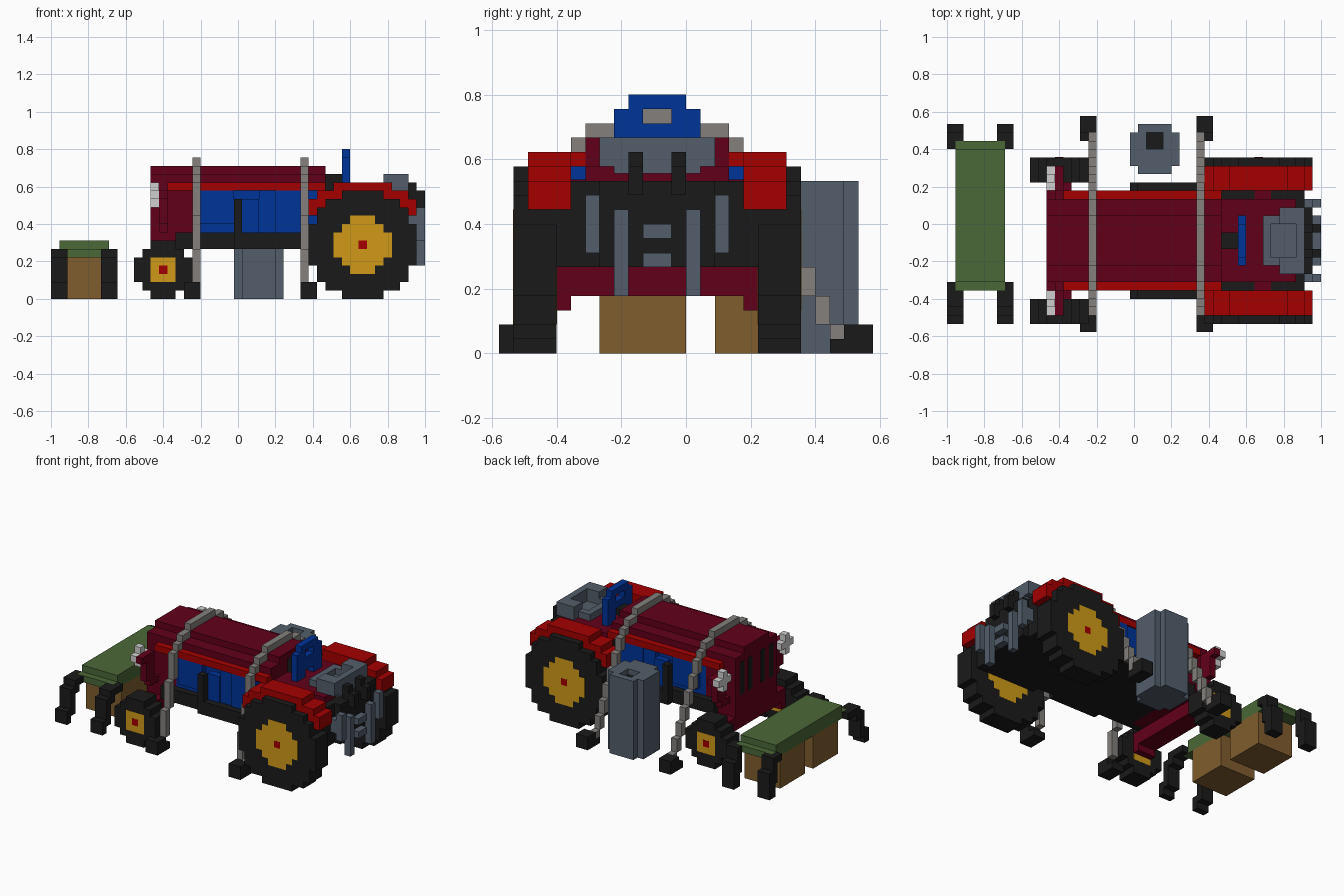
import bpy, bmesh

cube = bpy.data.objects.get("Cube")
if cube:
    bpy.data.objects.remove(cube, do_unlink=True)

V = 2 / 45        # block size; parts are placed in block units
MID = 11          # depth of the tractor's centre line, in blocks


def material(name, hex_code):
    def lin(c):
        return c / 12.92 if c <= 0.04045 else ((c + 0.055) / 1.055) ** 2.4
    rgb = [lin(int(hex_code[n:n + 2], 16) / 255) for n in (0, 2, 4)]
    m = bpy.data.materials.new(name)
    m.use_nodes = True
    m.diffuse_color = (*rgb, 1)
    m.node_tree.nodes["Principled BSDF"].inputs["Base Color"].default_value = (*rgb, 1)
    return m


MAROON = material("maroon", "620019")
RED = material("red", "A50000")
BLUE = material("blue", "003399")
BLACK = material("black", "1A1A1A")
SLATE = material("slate", "535E6B")
GREY = material("grey", "83807C")
SILVER = material("silver", "D0D0D0")
YELLOW = material("yellow", "D09A17")
GREEN = material("green", "4A6837")
BROWN = material("brown", "805D2E")


def part(name, mat, boxes, mirror=False):
    """One object made of boxes (x0, x1, y0, y1, z0, z1) in block units."""
    if mirror:
        boxes = boxes + [(a, b, 2 * MID - d, 2 * MID - c, e, f)
                         for a, b, c, d, e, f in boxes]
    bm = bmesh.new()
    for x0, x1, y0, y1, z0, z1 in boxes:
        made = bmesh.ops.create_cube(bm, size=1)["verts"]
        for v in made:
            v.co.x = -1 + V * (x1 if v.co.x > 0 else x0)
            v.co.y = V * ((y1 if v.co.y > 0 else y0) - 13)
            v.co.z = V * (z1 if v.co.z > 0 else z0)
    mesh = bpy.data.meshes.new(name)
    bm.to_mesh(mesh)
    bm.free()
    mesh.materials.append(mat)
    ob = bpy.data.objects.new(name, mesh)
    bpy.context.collection.objects.link(ob)


def disc(cx, cz, half_widths, y0, y1):
    """Stepped disc; half widths run from the middle row outwards."""
    rows = []
    for n, h in enumerate(half_widths):
        for s in {n, -n}:
            rows.append((cx - h, cx + h, y0, y1, cz + s - 0.5, cz + s + 0.5))
    return rows


# Wheels with hubs and axle caps
WHEELS = [("rear", 37.5, 6.5, [6.5, 6.5, 6.5, 5.5, 5.5, 4.5, 2.5], [3.5, 3.5, 2.5, 1.5]),
          ("front", 13.5, 3.5, [3.5, 3.5, 2.5, 1.5], [1.5, 1.5])]
for name, cx, cz, tyre, hub in WHEELS:
    part(name + "_tyres", BLACK, disc(cx, cz, tyre, 1, 4), True)
    part(name + "_hubs", YELLOW, disc(cx, cz, hub, 0.98, 4.02), True)
    part(name + "_hub_caps", RED, disc(cx, cz, [0.5], 0.96, 4.04), True)

# Rear fenders arching over the wheels
part("fenders", RED, [(34, 41, 2, 5, 13, 14), (32, 43, 2, 5, 12, 13),
                      (31, 33, 2, 5, 11, 12), (42, 44, 2, 5, 11, 12),
                      (31, 32, 2, 5, 10, 11), (43, 44, 2, 5, 10, 11),
                      (33, 42, 4, 5, 11, 12)], True)

# Hood, grille and side rails
part("hood", MAROON, [(12, 33, 8, 14, 15, 16), (12, 33, 6, 16, 13, 15),
                      (12, 17, 6, 16, 6, 13)])
part("grille_slots", BLACK, [(11.95, 12.1, y, y + 1, 9, 14) for y in (7, 9)], True)
part("hood_rails", RED, [(14, 33, 5, 6, 13, 14)], True)

# Engine block with ribs
part("engine", BLUE, [(17, 32, 6, 16, 8, 13)])
part("engine_ribs", BLUE, [(18, 22, 5, 6, 9, 13), (23, 25, 5, 6, 8, 12),
                           (25, 27, 5.2, 6, 8, 13), (27, 31, 5, 6, 8, 13)], True)

# Chassis, rear housing, side steps and posts
part("chassis", BLACK, [(17, 34, 5, 17, 6, 8), (15, 17, 5, 6, 6, 8),
                        (15, 17, 16, 17, 6, 8)])
part("rear_housing", BLACK, [(33, 43, 4, 18, 6, 12), (43, 44, 7, 15, 6, 12)])
part("side_steps", BLACK, [(22, 30, 4, 5, 6, 8), (22, 23, 4, 5, 8, 12)], True)
part("front_axle", MAROON, [(12, 15, 4, 18, 4, 6), (12, 15, 4, 5, 3, 4),
                            (12, 15, 17, 18, 3, 4)])

# Headlights on arms
part("headlight_arms", MAROON, [(13, 14, 4, 6, 8, 9), (13, 14, 3, 4, 9, 12),
                                (13, 14, 4, 5, 8, 12), (13, 14, 2, 5, 12, 13)], True)
part("headlights", SILVER, [(12, 13, 2, 5, 12, 13), (12, 13, 3, 4, 11, 14)], True)

# Driver's platform, steering wheel and seat
part("platform", MAROON, [(33, 42, 6, 16, 12, 13), (37, 39, 5, 17, 11.5, 12.1)])
part("steering_column", BLACK, [(33, 35, 10, 12, 14, 15), (33, 34, 10, 12, 13, 14)])
part("steering_wheel", BLUE, [(35, 36, 9, 13, 17, 18), (35, 36, 8, 14, 14, 16),
                              (35, 36, 9, 13, 12, 13), (35, 36, 8, 10, 13, 17),
                              (35, 36, 12, 14, 13, 17)])
part("seat", SLATE, [(38, 43, 8, 14, 12.5, 13.1), (42, 43, 7, 15, 13, 15),
                     (40, 42, 7, 9, 13, 15), (40, 42, 13, 15, 13, 15),
                     (38, 40, 8, 9, 13, 14), (38, 40, 13, 14, 13, 14),
                     (38, 39, 9, 13, 13, 14)])

# Rear hitch
part("hitch_posts", BLACK, [(43, 44, 9, 10, 6, 14), (44, 45, 9, 10, 11, 13)], True)
part("hitch_arms", SLATE, [(44, 45, 6, 7, 7, 11), (44, 45, 8, 9, 4, 10),
                           (44, 45, 10, 11, 8, 9), (44, 45, 10, 11, 6, 7),
                           (43, 44, 6, 7, 8, 10)], True)

# Straps over the hood, stepping down to feet on the ground
for name, x, foot in (("front", 17, 16), ("rear", 30, 30)):
    strap = [(8, 14, 16, 17), (6, 8, 15, 16), (14, 16, 15, 16),
             (5, 6, 14, 15), (16, 17, 14, 15), (23, 24, 1, 2)]
    strap += [(17 + n, 18 + n, 12 - 2 * n, 14 - 2 * n) for n in range(6)]
    strap += [(4 - n, 5 - n, 10 - 4 * n, 14 - 4 * n) for n in range(3)]
    part(name + "_strap", GREY, [(x, x + 1, *box) for box in strap])
    part(name + "_strap_feet", BLACK,
         [(foot, foot + 2, 23, 26, 0, 1), (foot, foot + 2, 24, 26, 1, 2),
          (foot, foot + 2, 0, 3, 0, 1), (foot, foot + 2, 0, 2, 1, 2)])

# Tall bin with cut corners and a dark opening
part("bin", SLATE, [(22, 28, 20, 24, 0, 11), (23, 27, 19, 25, 0, 11),
                    (22, 24, 20, 24, 11, 12), (26, 28, 20, 24, 11, 12),
                    (23, 27, 19, 22, 11, 12), (23, 27, 24, 25, 11, 12)])
part("bin_opening", BLACK, [(24, 26, 22, 24, 11, 11.15)])

# Bench: two crates under a stepped lid
part("crates", BROWN, [(1, 7, 7, 13, 0, 5), (1, 7, 15, 21, 0, 5)])
part("bench_lid", GREEN, [(1, 7, 6, 22, 6, 7), (1, 7, 5, 23, 5, 6)])

# Bench legs stepping outwards
legs = []
for x, outer in ((0, 0), (6, 7)):
    legs += [(outer, outer + 1, 5, 6, 5, 6), (outer, outer + 1, 22, 23, 5, 6)]
    legs += [(x, x + 2, *box) for box in (
        (4, 5, 5, 6), (3, 4, 4, 6), (2, 3, 1, 5), (1, 2, 0, 2),
        (23, 24, 4, 6), (23, 25, 2, 4), (23.5, 25, 0, 2))]
part("bench_legs", BLACK, legs)
